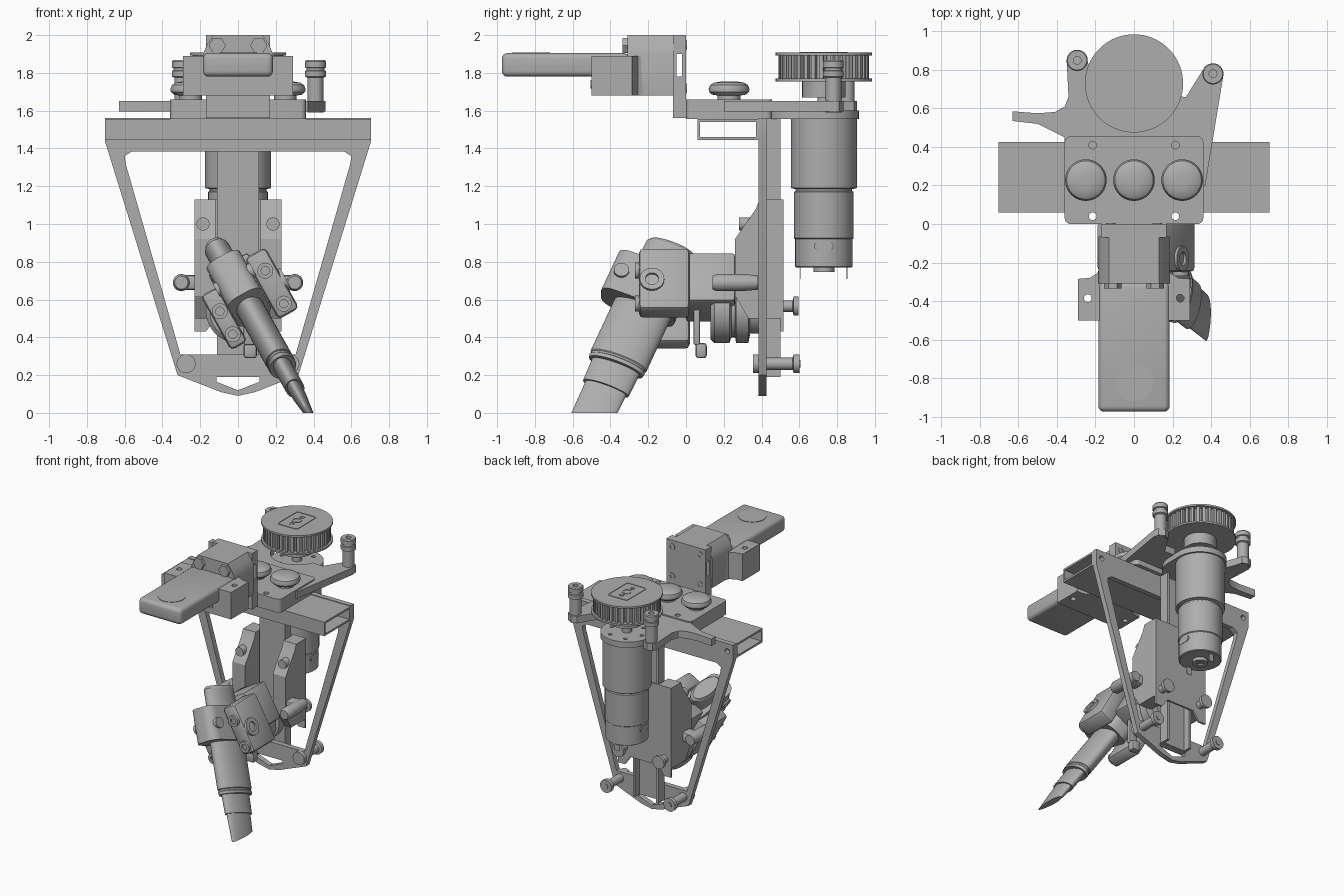
import bpy, bmesh, math
from mathutils import Matrix, Vector

cube = bpy.data.objects.get("Cube")
if cube:
    bpy.data.objects.remove(cube)

grey = bpy.data.materials.new("plain_grey")
grey.use_nodes = True
grey.diffuse_color = (0.42, 0.42, 0.42, 1)
grey.node_tree.nodes["Principled BSDF"].inputs["Base Color"].default_value = (0.42, 0.42, 0.42, 1)
made = []


def frame(a, b, c, origin=(0, 0, 0)):
    m = Matrix((a, b, c)).transposed().to_4x4()
    m.translation = origin
    return m


EX, EY, EZ = (1, 0, 0), (0, 1, 0), (0, 0, 1)
X, Y, Z = frame(EY, EZ, EX), frame(EX, EZ, EY), frame(EX, EY, EZ)

# Tilted tool frame (u across, v depth, w up the axis) and clamp frame
W = Vector((-0.56, 0.466, 1)).normalized()
V = (Vector(EY) - W * W.y).normalized()
U = V.cross(W)
TOOL = frame(U, V, W, (0.374, -0.485, 0))
CLAMP = frame(U, EY, U.cross(Vector(EY)), (0.03, 0, 0.62))


def finish(name, bm, m):
    bm.transform(m)
    bmesh.ops.recalc_face_normals(bm, faces=bm.faces)
    me = bpy.data.meshes.new(name)
    bm.to_mesh(me)
    bm.free()
    me.materials.clear()
    me.materials.append(grey)
    ob = bpy.data.objects.new(name, me)
    bpy.context.collection.objects.link(ob)
    made.append(ob)
    return ob


def box(name, lo, hi, bevel=0.0, m=Z, seg=2):
    bm = bmesh.new()
    bmesh.ops.create_cube(bm, size=1)
    for v in bm.verts:
        v.co = [lo[i] + (v.co[i] + 0.5) * (hi[i] - lo[i]) for i in range(3)]
    if bevel:
        bmesh.ops.bevel(bm, geom=bm.edges[:], offset=bevel, segments=seg, profile=0.5, affect='EDGES')
    return finish(name, bm, m)


def plate(name, loops, m, lo, hi):
    """Filled outline, with inner loops as holes, extruded along the frame's third axis."""
    cu = bpy.data.curves.new(name, 'CURVE')
    cu.dimensions, cu.fill_mode, cu.extrude = '2D', 'BOTH', (hi - lo) / 2
    for loop in loops:
        sp = cu.splines.new('POLY')
        sp.points.add(len(loop) - 1)
        for p, (a, b) in zip(sp.points, loop):
            p.co = (a, b, 0, 1)
        sp.use_cyclic_u = True
    tmp = bpy.data.objects.new(name + "_outline", cu)
    bpy.context.collection.objects.link(tmp)
    dg = bpy.context.evaluated_depsgraph_get()
    me = bpy.data.meshes.new_from_object(tmp.evaluated_get(dg))
    bm = bmesh.new()
    bm.from_mesh(me)
    bpy.data.objects.remove(tmp)
    bpy.data.curves.remove(cu)
    bpy.data.meshes.remove(me)
    bmesh.ops.remove_doubles(bm, verts=bm.verts, dist=1e-5)
    return finish(name, bm, m @ Matrix.Translation((0, 0, (lo + hi) / 2)))


def loft(name, rings, m, n=40, floor=None):
    """Stack of elliptical rings (ra, rb, height)."""
    bm = bmesh.new()
    rows = [[bm.verts.new((a * math.cos(t * math.tau / n), b * math.sin(t * math.tau / n), h))
             for t in range(n)] for a, b, h in rings]
    for r0, r1 in zip(rows, rows[1:]):
        for i in range(n):
            bm.faces.new((r0[i], r0[(i + 1) % n], r1[(i + 1) % n], r1[i]))
    bm.faces.new(rows[0])
    bm.faces.new(rows[-1])
    if floor is not None:
        inv = m.inverted()
        cut = bmesh.ops.bisect_plane(bm, geom=bm.verts[:] + bm.edges[:] + bm.faces[:],
                                     plane_co=inv @ Vector((0, 0, floor)),
                                     plane_no=inv.to_3x3() @ Vector(EZ), clear_inner=True)
        bmesh.ops.holes_fill(bm, edges=[e for e in cut["geom_cut"] if isinstance(e, bmesh.types.BMEdge)])
    return finish(name, bm, m)


def turned(name, prof, loc, m=Z, n=32):
    return loft(name, [(r, r, h) for r, h in prof], Matrix.Translation(m.to_3x3() @ Vector((0, 0, 0)) + Vector(loc)) @ m, n)


def rod(name, r, loc, m, lo, hi, n=24):
    return turned(name, [(r, lo), (r, hi)], loc, m, n)


def circle(a, b, r, n=20):
    return [(a + r * math.cos(i * math.tau / n), b + r * math.sin(i * math.tau / n)) for i in range(n)]


def rrect(a0, b0, a1, b1, r=0.0, n=5):
    if not r:
        return [(a0, b0), (a1, b0), (a1, b1), (a0, b1)]
    out = []
    for k, (a, b) in enumerate([(a1 - r, b1 - r), (a0 + r, b1 - r), (a0 + r, b0 + r), (a1 - r, b0 + r)]):
        out += [(a + r * math.cos((k + i / n) * math.pi / 2), b + r * math.sin((k + i / n) * math.pi / 2))
                for i in range(n + 1)]
    return out


# V-shaped frame, crossbar and channel mast
half = [(0.705, 1.56), (0.705, 1.44), (0.32, 0.2), (0.09, 0.11)]
outer = half + [(0, 0.09)] + [(-a, b) for a, b in reversed(half)]
half = [(0.56, 1.385), (0.6, 1.36), (0.595, 1.32), (0.305, 0.31)]
inner = half + [(-a, b) for a, b in reversed(half)]
small = [(-0.115, 0.19), (0.115, 0.19), (0.115, 0.165), (0, 0.12), (-0.115, 0.165)]
holes = [circle(a, b, 0.02) for a, b in [(-0.655, 1.5), (0, 1.5), (0.655, 1.5), (-0.275, 0.26), (0.275, 0.26)]]
plate("v_frame", [outer, inner, small] + holes, Y, 0.385, 0.425)
plate("crossbar_tube", [rrect(0.06, 1.445, 0.385, 1.555), rrect(0.075, 1.46, 0.37, 1.54)], X, -0.705, 0.705)
plate("mast_channel", [[(-0.11, 0.425), (0.11, 0.425), (0.11, 0.5), (0.09, 0.5), (0.09, 0.445),
                        (-0.09, 0.445), (-0.09, 0.5), (-0.11, 0.5)]], Z, 0.19, 1.56)

# Carriage on the mast
plate("carriage_back_plate", [[(-0.23, 0.43), (-0.17, 0.43), (-0.12, 0.5), (0.12, 0.5), (0.17, 0.43), (0.23, 0.43),
                               (0.23, 1.13), (-0.23, 1.13)]], Y, 0.5, 0.515)
for s, side in ((1, "left"), (-1, "right")):
    a, b = sorted((s * 0.12, s * 0.23))
    box(side + "_carriage_rail", (a, 0.42, 0.5), (b, 0.5, 1.13))
    plate(side + "_carriage_cheek", [[(0.42, 0.5), (0.33, 0.5), (0.26, 0.62), (0.26, 0.92), (0.28, 0.95),
                                      (0.37, 1.08), (0.39, 1.13), (0.42, 1.13)]], X, a, b)
    turned(side + "_cheek_bolt", [(0.035, 0.28), (0.035, 0.4)], (s * 0.185, 0, 1.0), Y)
    turned(side + "_arm_pin", [(0.035, 0.14), (0.045, 0.16), (0.045, 0.3), (0.038, 0.38)], (s * 0.3, 0, 0.69), Y)
    a, b = sorted((s * 0.15, s * 0.3))
    box(side + "_pin_arm", (a, 0.27, 0.65), (b, 0.37, 0.73), 0.02)
    # Standoffs behind the plate and frame
    turned(side + "_upper_standoff", [(0.03, 0.5), (0.03, 0.565), (0.05, 0.57), (0.05, 0.595)],
           (s * 0.175, 0, 0.565), Y)
    turned(side + "_lower_standoff", [(0.05, 0.355), (0.05, 0.385), (0.032, 0.39), (0.032, 0.565),
                                      (0.05, 0.57), (0.05, 0.6)], (s * 0.275, 0, 0.26), Y)
    turned(side + "_standoff_tip", [(0.02, 0.59), (0.02, 0.605)], (s * 0.275, 0, 0.26), Y)

# Top block with three knobs
corners = [circle(s * 0.215, y, 0.02) for s in (-1, 1) for y in (0.04, 0.41)]
plate("top_block", [rrect(-0.36, 0, 0.36, 0.455, 0.03)] + corners, Z, 1.555, 1.66)
for i, x in enumerate((-0.25, 0, 0.25)):
    turned("knob_%d" % (i + 1), [(0.06, 1.65), (0.06, 1.68), (0.09, 1.685), (0.106, 1.7), (0.108, 1.715),
                                 (0.1, 1.735), (0.08, 1.748), (0.04, 1.755)], (x, 0.228, 0), Z, 40)

# Motor plate with curved arms and lever
arc = [(0.19 * math.sin(t), 0.73 - 0.19 * math.cos(t)) for t in [math.radians(70 - 14 * i) for i in range(11)]]
arms = ([(-0.63, 0.535), (-0.5, 0.52), (-0.36, 0.45), (-0.36, 0.2), (0.37, 0.2), (0.463, 0.765), (0.455, 0.81),
         (0.41, 0.835), (0.37, 0.82), (0.27, 0.66)] + arc +
        [(-0.24, 0.84), (-0.255, 0.89), (-0.295, 0.905), (-0.335, 0.89), (-0.35, 0.85), (-0.34, 0.66),
         (-0.36, 0.61), (-0.41, 0.582), (-0.5, 0.575), (-0.63, 0.585)])
plate("arm_plate", [arms], Z, 1.595, 1.65)
plate("motor_mount", [rrect(-0.19, 0.42, 0.19, 0.915, 0.185, 12)] +
      [circle(0.13 * math.cos(t), 0.73 + 0.13 * math.sin(t), 0.015) for t in [k * math.pi / 3 for k in range(6)]],
      Z, 1.555, 1.6)
for name, x, y in (("left_post", 0.41, 0.78), ("right_post", -0.295, 0.85)):
    turned(name, [(0.042, 1.59), (0.042, 1.775), (0.055, 1.78), (0.055, 1.81), (0.047, 1.813), (0.047, 1.825),
                  (0.055, 1.828), (0.055, 1.86), (0.05, 1.867), (0.02, 1.867), (0.02, 1.84)], (x, y, 0))

# Motor
C = (0, 0.73, 0)
turned("motor_body", [(0.175, 1.555), (0.175, 1.19), (0.15, 1.185), (0.15, 1.175), (0.158, 1.17), (0.158, 0.925),
                      (0.152, 0.92), (0.152, 0.775), (0.145, 0.77), (0.055, 0.77), (0.055, 0.745), (0.025, 0.745),
                      (0.025, 0.755)], C, Z, 48)
for s in (-1, 1):
    box("motor_terminal", (-0.02, 0.728 + s * 0.122, 0.71), (0.02, 0.732 + s * 0.122, 0.78))
    plate("motor_slot", [rrect(0.68, 0.86, 0.78, 0.905, 0.022)], X, s * 0.15 - 0.004, s * 0.15 + 0.004)

# Toothed pulley
turned("pulley_shaft", [(0.035, 1.55), (0.035, 1.7)], C)
turned("pulley_hub", [(0.115, 1.67), (0.115, 1.76)], C)
N = 36
teeth = []
for i in range(N):
    for f, r in ((0, 0.215), (0.3, 0.215), (0.4, 0.24), (0.9, 0.24)):
        t = (i + f) * math.tau / N
        teeth.append((r * math.cos(t), 0.73 + r * math.sin(t)))
plate("pulley_teeth", [teeth], Z, 1.765, 1.895)
for h in (1.755, 1.893):
    rod("pulley_flange", 0.255, C, Z, h, h + 0.014, 64)
plate("pulley_key_rim", [rrect(-0.087, 0.603, 0.087, 0.855, 0.02), rrect(-0.08, 0.61, 0.08, 0.848, 0.015)], Z, 1.905, 1.911)
for y, r in ((0.73, 0.035), (0.665, 0.018), (0.795, 0.018)):
    plate("pulley_ring", [circle(0, y, r), circle(0, y, r - 0.006)], Z, 1.905, 1.91)

# Front handle and its mount
plate("mount_plate", [rrect(-0.07, 1.56, 0, 2.0), rrect(-0.05, 1.78, -0.02, 1.9)], X, -0.17, 0.17)
plate("mount_housing", [[(-0.18, 1.68), (0.18, 1.68), (0.185, 1.9), (0.165, 1.95), (0.13, 2.0), (-0.13, 2.0),
                         (-0.165, 1.95), (-0.185, 1.9)]], Y, -0.31, -0.065)
flare = [(0.29, -0.5), (0.29, -0.285), (0.23, -0.28), (0.19, -0.255), (0.17, -0.2)]
plate("mount_block", [flare + [(-a, b) for a, b in reversed(flare)]] +
      [circle(s * 0.24, -0.385, 0.02) for s in (-1, 1)], Z, 1.68, 1.89)
box("handle", (-0.185, -0.975, 1.78), (0.185, -0.3, 1.905), 0.03, seg=4)
plate("thumb_pad", [circle(0, -0.82, 0.1, 32)], Z, 1.903, 1.908)
for s in (-1, 1):
    rod("mount_bolt", 0.045, (s * 0.11, 0, 1.945), Y, -0.335, -0.3, 6)
    plate("mount_screw_rim", [circle(s * 0.11, 1.74, 0.022), circle(s * 0.11, 1.74, 0.014)], Y, -0.506, -0.498)
    for z in (1.72, 1.95):
        plate("mount_rear_screw", [circle(s * 0.12, z, 0.025), circle(s * 0.12, z, 0.015)], Y, -0.002, 0.004)

# Tilted tool: barrel, neck and blade tip
loft("tool_barrel", [(0.055, 0.12, 1.09), (0.068, 0.137, 1.07), (0.068, 0.14, 0.9), (0.075, 0.16, 0.7),
                     (0.075, 0.16, 0.34), (0.07, 0.153, 0.335), (0.07, 0.153, 0.325), (0.075, 0.158, 0.32),
                     (0.073, 0.153, 0.3)], TOOL, 48)
loft("tool_neck", [(0.05, 0.135, 0.31), (0.05, 0.13, 0.16)], TOOL, 48)
loft("tool_tip", [(0.042, 0.118, 0.2), (0.036, 0.115, 0.1), (0.01, 0.112, -0.1)], TOOL, 48, floor=0.0)
plate("tool_collar", [rrect(-0.1, -0.24, 0.1, 0.18, 0.07)], TOOL, 0.68, 0.93)
rod("collar_bolt", 0.04, TOOL @ Vector((0, -0.17, 0.8)), frame(V, W, U), -0.11, 0.115)

# Clamp jaws and holder, tilted with the tool
box("left_jaw", (0.1, -0.25, -0.2), (0.225, 0.02, 0.17), 0.025, CLAMP)
box("right_jaw", (-0.2, -0.25, -0.22), (-0.1, 0.02, 0.11), 0.025, CLAMP)
box("holder_block", (-0.11, 0.0, -0.1), (0.13, 0.26, 0.19), 0.015, CLAMP)
JU = frame(EY, CLAMP.to_3x3().col[2], U)
turned("jaw_side_bolt", [(0.065, 0.2), (0.065, 0.24), (0.035, 0.24), (0.035, 0.225)],
       CLAMP @ Vector((0, -0.18, -0.03)), JU)
for u, w in ((0.165, 0.06), (0.165, -0.14), (-0.15, -0.15), (-0.15, -0.01)):
    turned("jaw_bolt", [(0.042, -0.24), (0.042, -0.27), (0.022, -0.27), (0.022, -0.255)],
           CLAMP @ Vector((u, 0, w)), Y)
turned("swivel_disc", [(0.15, 0.13), (0.17, 0.15), (0.17, 0.23), (0.14, 0.24), (0.14, 0.26), (0.17, 0.265),
                       (0.17, 0.33), (0.12, 0.34), (0.12, 0.39)], (0, 0, 0.54), Y, 40)
box("holder_clip", (0.03, 0.04, 0.36), (0.1, 0.075, 0.56), 0.01)
box("holder_clip_foot", (0.03, 0.05, 0.29), (0.1, 0.11, 0.37), 0.015)

# Smooth the round parts, keep the edges sharp
bpy.ops.object.select_all(action='DESELECT')
for ob in made:
    ob.select_set(True)
bpy.context.view_layer.objects.active = made[0]
bpy.ops.object.shade_smooth_by_angle(angle=math.radians(30))
